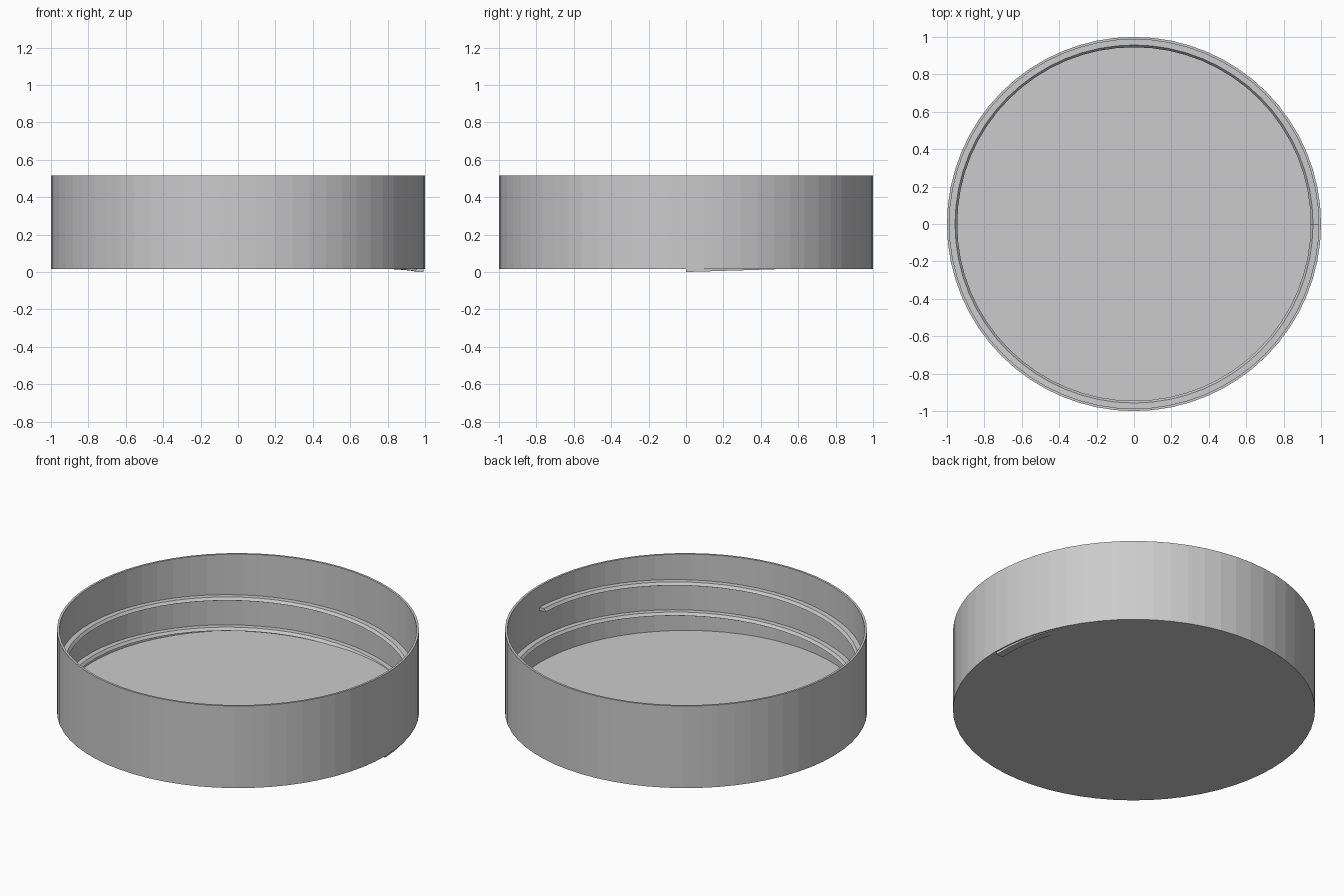
import bpy, bmesh
from math import sin, cos, tau

cube = bpy.data.objects.get("Cube")
if cube:
    bpy.data.objects.remove(cube, do_unlink=True)

SIDES = 64
WALL_IN = 0.987
BASE, FLOOR, RIM = 0.015, 0.05, 0.515
PITCH, TURNS = 0.184, 2

grey = bpy.data.materials.new("plain grey")
grey.use_nodes = True
colour = (0.6, 0.6, 0.6, 1)
grey.diffuse_color = colour
grey.node_tree.nodes["Principled BSDF"].inputs["Base Color"].default_value = colour


def finish(bm, name):
    bmesh.ops.recalc_face_normals(bm, faces=bm.faces)
    mesh = bpy.data.meshes.new(name)
    bm.to_mesh(mesh)
    bm.free()
    mesh.materials.append(grey)
    obj = bpy.data.objects.new(name, mesh)
    bpy.context.collection.objects.link(obj)
    return obj


def ring(bm, points):
    return [bm.verts.new(p) for p in points]


def bridge(bm, a, b):
    n = len(a)
    for i in range(n):
        j = (i + 1) % n
        bm.faces.new((a[i], a[j], b[j], b[i]))


# Lid body: a shallow cup with a thin wall and flat floor
bm = bmesh.new()
profile = [(1, BASE), (1, RIM), (WALL_IN, RIM), (WALL_IN, FLOOR)]
loops = [ring(bm, [(r * cos(tau * i / SIDES), r * sin(tau * i / SIDES), z)
                   for i in range(SIDES)]) for r, z in profile]
for a, b in zip(loops, loops[1:]):
    bridge(bm, a, b)
bm.faces.new(loops[0])
bm.faces.new(loops[-1])
finish(bm, "lid_body")

# Screw thread: a tapered section swept up the inner wall
bm = bmesh.new()
section = [(0.992, 0), (0.992, 0.019), (0.957, 0.019), (0.945, 0.003), (0.95, 0)]
sweep = []
for i in range(SIDES * TURNS + 1):
    turn = i / SIDES
    c, s = cos(tau * turn), sin(tau * turn)
    sweep.append(ring(bm, [(r * c, r * s, z + PITCH * turn) for r, z in section]))
for a, b in zip(sweep, sweep[1:]):
    bridge(bm, a, b)
bm.faces.new(sweep[0])
bm.faces.new(sweep[-1])
finish(bm, "screw_thread")
